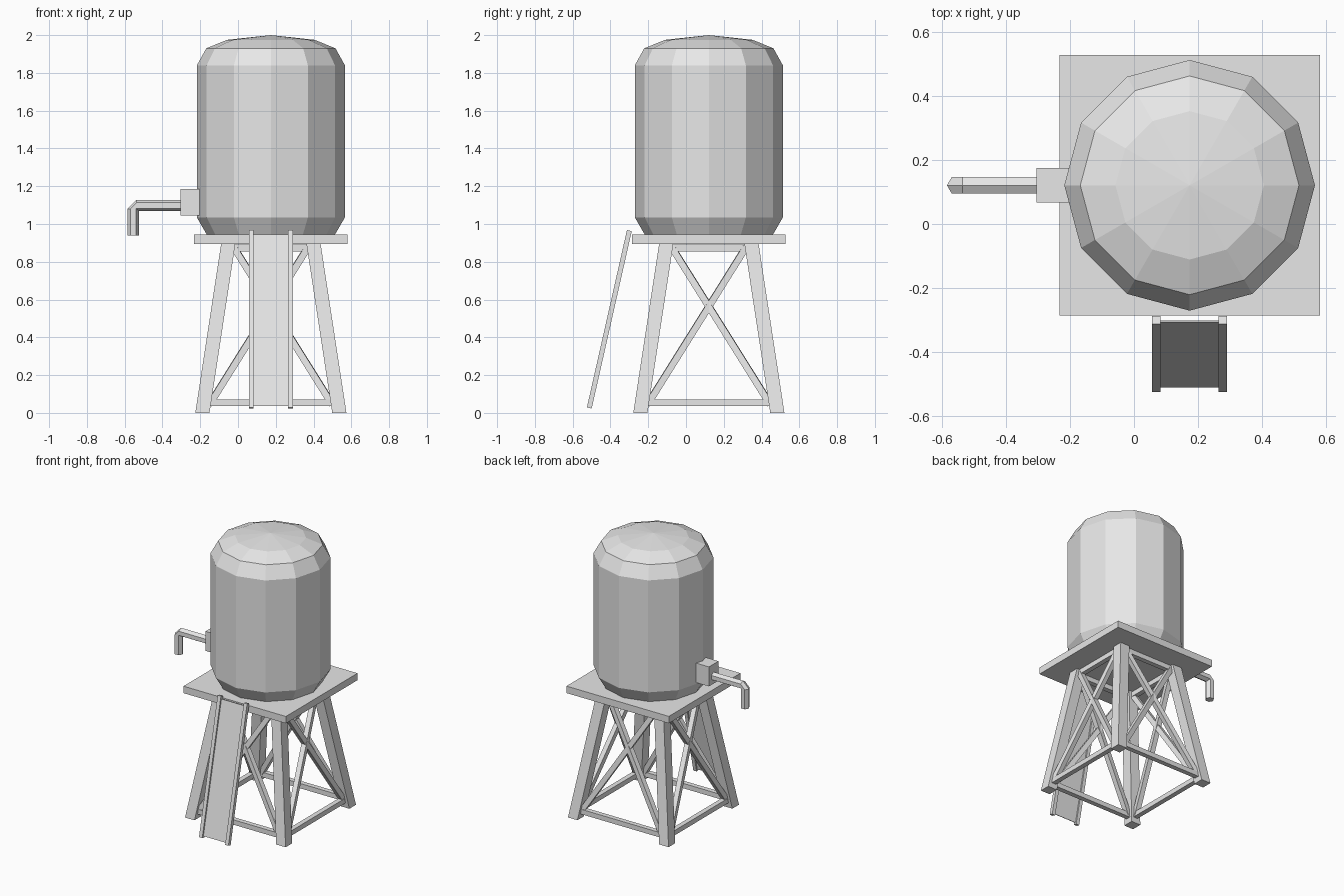
import bpy, bmesh
from math import cos, sin, pi
from mathutils import Vector, Matrix

if "Cube" in bpy.data.objects:
    bpy.data.objects.remove(bpy.data.objects["Cube"])

grey = bpy.data.materials.new("light_grey")
grey.use_nodes = True
grey.diffuse_color = (0.8, 0.8, 0.8, 1)
grey.node_tree.nodes["Principled BSDF"].inputs["Base Color"].default_value = (0.8, 0.8, 0.8, 1)

CENTRE = Vector((0.174, 0.121, 0))   # axis of the tower


def finish(name, bm):
    bmesh.ops.recalc_face_normals(bm, faces=bm.faces[:])
    mesh = bpy.data.meshes.new(name)
    bm.to_mesh(mesh)
    bm.free()
    mesh.materials.append(grey)
    obj = bpy.data.objects.new(name, mesh)
    bpy.context.collection.objects.link(obj)
    return obj


def box(name, centre, size):
    bm = bmesh.new()
    bmesh.ops.create_cube(bm, size=1, matrix=Matrix.Translation(centre) @ Matrix.Diagonal((*size, 1)))
    return finish(name, bm)


def beam(name, a, b, normal, width, depth):
    """Square-ended bar from a to b; depth runs along the normal."""
    a, b = Vector(a), Vector(b)
    along = (b - a).normalized()
    side = along.cross(Vector(normal)).normalized()
    out = side.cross(along)
    rot = Matrix((side, out, along)).transposed().to_4x4()
    bm = bmesh.new()
    bmesh.ops.create_cube(bm, size=1, matrix=Matrix.Translation((a + b) / 2) @ rot
                          @ Matrix.Diagonal((width, depth, (b - a).length, 1)))
    return finish(name, bm)


def loft(name, rings):
    """Skin a list of equal point rings and cap both ends."""
    bm = bmesh.new()
    rows = [[bm.verts.new(p) for p in ring] for ring in rings]
    n = len(rows[0])
    for low, high in zip(rows, rows[1:]):
        for i in range(n):
            j = (i + 1) % n
            bm.faces.new((low[i], low[j], high[j], high[i]))
    bm.faces.new(rows[0])
    bm.faces.new(rows[-1])
    bmesh.ops.remove_doubles(bm, verts=bm.verts[:], dist=0.0001)
    return finish(name, bm)


# Tank with twelve flat sides and a shallow dome
profile = [(0.34, 0.945), (0.392, 1.035), (0.392, 1.84), (0.342, 1.93), (0.232, 1.975), (0.0005, 2.0)]
loft("tank", [[CENTRE + Vector((r * cos(i * pi / 6), r * sin(i * pi / 6), z)) for i in range(12)]
              for r, z in profile])

# Platform
box("platform", CENTRE + Vector((0, 0, 0.92)), (0.814, 0.814, 0.05))

# Splayed legs
BOTTOM, TOP, DECK = 0.3625, 0.225, 0.9


def spread(z):
    return BOTTOM + (TOP - BOTTOM) * z / DECK


corners = [(-1, -1), (1, -1), (1, 1), (-1, 1)]
for sx, sy in corners:
    name = ("front" if sy < 0 else "back") + ("_left" if sx > 0 else "_right") + "_leg"
    loft(name, [[CENTRE + Vector((sx * spread(z) + 0.0375 * u, sy * spread(z) + 0.0375 * v, z))
                 for u, v in corners] for z in (0, DECK)])

# Rails and crossed braces, repeated on each side
for k, label in enumerate(("front", "left", "back", "right")):
    turn = Matrix.Translation(CENTRE) @ Matrix.Rotation(k * pi / 2, 4, "Z")
    outward = turn.to_3x3() @ Vector((0, -1, -0.15))
    facing = turn.to_3x3() @ Vector((0, -1, 0))

    def on_side(x, z):
        return turn @ Vector((x, -spread(z), z))

    for part, z in (("lower_rail", 0.053), ("upper_rail", 0.873)):
        w = spread(z)
        beam(f"{label}_{part}", on_side(-w, z), on_side(w, z), facing, 0.035, 0.035)
    for s, part in ((1, "rising_brace"), (-1, "falling_brace")):
        beam(f"{label}_{part}", on_side(-s * 0.325, 0.045), on_side(s * 0.198, 0.88),
             outward, 0.035, 0.035)

# Leaning ladder: two rails and a thin panel
for x, part in ((0.07, "right"), (0.278, "left")):
    beam(f"ladder_{part}_rail", (x, -0.512, 0.026), (x, -0.3, 0.965), (0, -1, 0.22), 0.026, 0.026)
beam("ladder_panel", (0.174, -0.509, 0.037), (0.174, -0.304, 0.945), (0, -1, 0.22), 0.19, 0.005)

# Outlet block and bent six-sided spout
box("outlet_block", (-0.245, 0.121, 1.115), (0.12, 0.108, 0.14))
path = [(-0.29, 1.098, 0), (-0.537, 1.098, 0), (-0.555, 1.08, pi / 2), (-0.555, 0.94, pi / 2)]
rings = []
for x, z, a in path:
    out = Vector((-sin(a), 0, cos(a)))
    rings.append([Vector((x, 0.121, z)) + 0.03 * (cos(i * pi / 3) * out + sin(i * pi / 3) * Vector((0, 1, 0)))
                  for i in range(6)])
loft("spout", rings)
